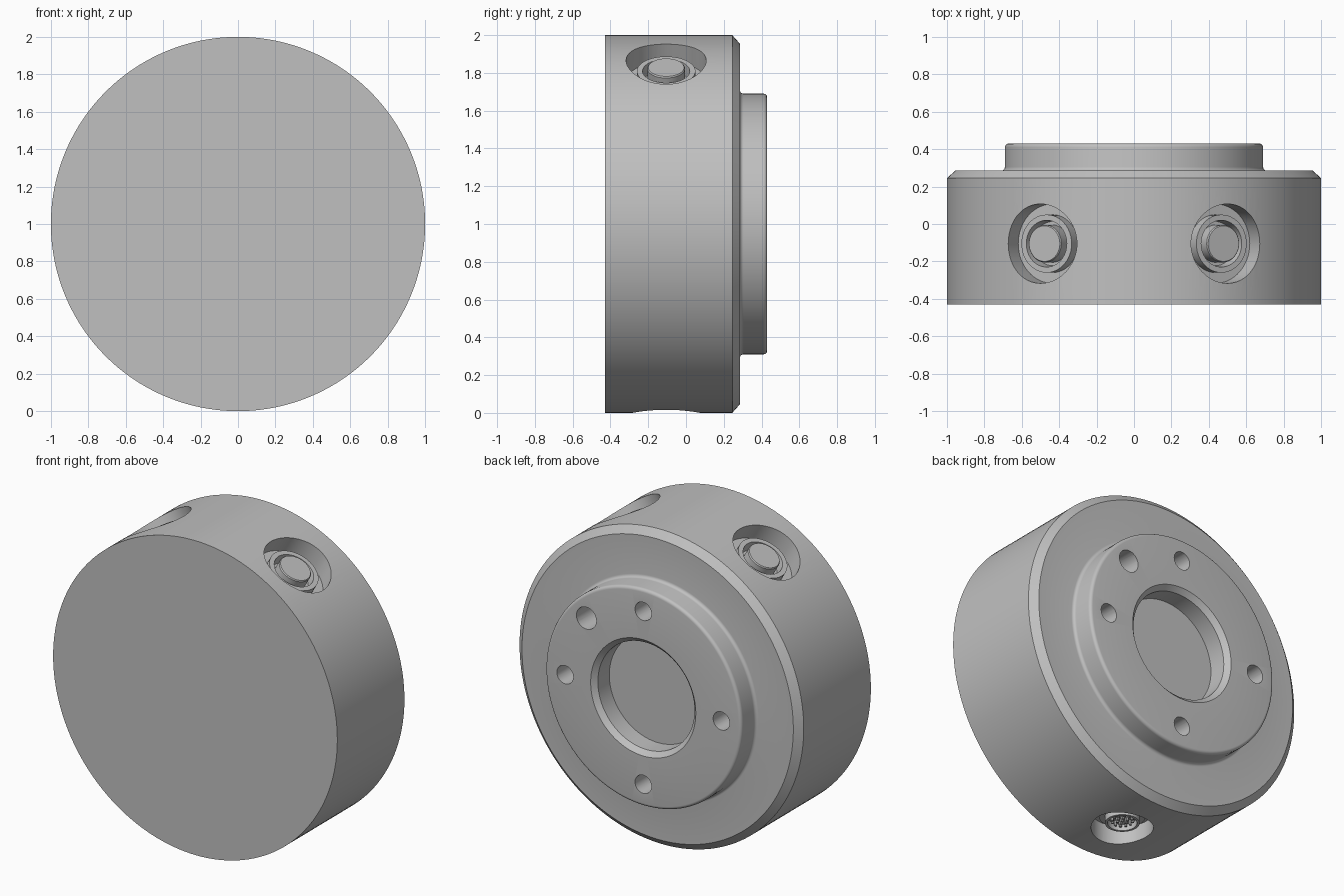
import bpy, bmesh, math
from mathutils import Vector, Matrix

if "Cube" in bpy.data.objects:
    bpy.data.objects.remove(bpy.data.objects["Cube"], do_unlink=True)

CENTRE = Vector((0, 0, 1))
PORT_Y = -0.105

grey = bpy.data.materials.new("light_grey")
grey.use_nodes = True
colour = (0.53, 0.53, 0.53, 1)
grey.diffuse_color = colour
grey.node_tree.nodes["Principled BSDF"].inputs["Base Color"].default_value = colour


def lathe(name, profile, origin, direction, steps=48):
    """Revolve a (radius, height) profile about an axis through origin."""
    bm = bmesh.new()
    verts = [bm.verts.new((r, 0, h)) for r, h in profile]
    edges = [bm.edges.new(pair) for pair in zip(verts, verts[1:])]
    bmesh.ops.spin(bm, geom=verts + edges, cent=(0, 0, 0), axis=(0, 0, 1),
                   angle=math.tau, steps=steps, use_duplicate=False)
    bmesh.ops.remove_doubles(bm, verts=bm.verts, dist=0.0001)
    bmesh.ops.recalc_face_normals(bm, faces=bm.faces)
    turn = Vector(direction).to_track_quat('Z', 'Y').to_matrix().to_4x4()
    bm.transform(Matrix.Translation(origin) @ turn)
    mesh = bpy.data.meshes.new(name)
    bm.to_mesh(mesh)
    bm.free()
    mesh.materials.append(grey)
    obj = bpy.data.objects.new(name, mesh)
    bpy.context.collection.objects.link(obj)
    return obj


def plug(radius, low, high):
    return [(0, low), (radius, low), (radius, high), (0, high)]


def arc(r, h, size, start, end, count=5):
    """Points of a fillet with its centre at (r, h)."""
    angles = [math.radians(start + (end - start) * i / count) for i in range(count + 1)]
    return [(r + size * math.cos(a), h + size * math.sin(a)) for a in angles]


def smooth(obj):
    bpy.ops.object.select_all(action='DESELECT')
    obj.select_set(True)
    bpy.context.view_layer.objects.active = obj
    bpy.ops.object.shade_smooth_by_angle(angle=math.radians(30))


# Round housing with chamfer, filleted boss and central bore
profile = [(0, -0.43), (1, -0.43), (1, 0.245), (0.955, 0.285)]
profile += arc(0.71, 0.305, 0.02, 270, 180)
profile += arc(0.67, 0.41, 0.02, 0, 90)
profile += [(0.37, 0.43), (0.34, 0.40), (0.34, 0.285), (0, 0.285)]
body = lathe("housing", profile, CENTRE, (0, 1, 0), 160)

# Cutters for the boss holes
cutters = []
for i in range(4):
    a = i * math.pi / 2
    spot = CENTRE + Vector((math.cos(a), 0, math.sin(a))) * 0.55
    cutters.append(lathe("screw_hole_cutter", plug(0.058, 0.25, 0.5), spot, (0, 1, 0), 32))
cutters.append(lathe("locating_hole_cutter", plug(0.07, 0.25, 0.5),
                     CENTRE + Vector((0.4, 0, 0.4)), (0, 1, 0), 32))

# Cutters for the three rim pockets
port_origin = CENTRE + Vector((0, PORT_Y, 0))
tilt = math.radians(30)
upper = {"left": Vector((math.sin(tilt), 0, math.cos(tilt))),
         "right": Vector((-math.sin(tilt), 0, math.cos(tilt)))}
down = Vector((0, 0, -1))
for axis in upper.values():
    cutters.append(lathe("pocket_cutter", plug(0.212, 0.87, 1.1), port_origin, axis, 64))
cutters.append(lathe("socket_pocket_cutter", plug(0.18, 0.88, 1.1), port_origin, down, 64))

for cutter in cutters:
    cutter.hide_render = True
    mod = body.modifiers.new("cut", 'BOOLEAN')
    mod.operation = 'DIFFERENCE'
    mod.solver = 'EXACT'
    mod.object = cutter
bpy.context.view_layer.objects.active = body
for mod in list(body.modifiers):
    bpy.ops.object.modifier_apply(modifier=mod.name)
for cutter in cutters:
    bpy.data.objects.remove(cutter, do_unlink=True)
smooth(body)

# Upper ports: collar ring around a plain round plug
collar = [(0.155, 0.86), (0.155, 0.935), (0.125, 0.935), (0.118, 0.88), (0.118, 0.86)]
button = [(0, 0.86), (0.1, 0.86), (0.1, 0.95), (0.095, 0.957), (0, 0.957)]
for side, axis in upper.items():
    smooth(lathe(side + "_port_collar", collar, port_origin, axis))
    smooth(lathe(side + "_port_plug", button, port_origin, axis))

# Lower port: open socket with rings of pins
shell = [(0, 0.87), (0.135, 0.87), (0.135, 0.915), (0.1, 0.915), (0.1, 0.96),
         (0.085, 0.96), (0.085, 0.92), (0, 0.92)]
smooth(lathe("socket_shell", shell, port_origin, down))
for radius, count in ((0, 1), (0.03, 6), (0.06, 12)):
    for i in range(count):
        a = math.tau * i / count
        spot = port_origin + Vector((math.cos(a), math.sin(a), 0)) * radius
        smooth(lathe("socket_pin", plug(0.008, 0.91, 0.95), spot, down, 12))
